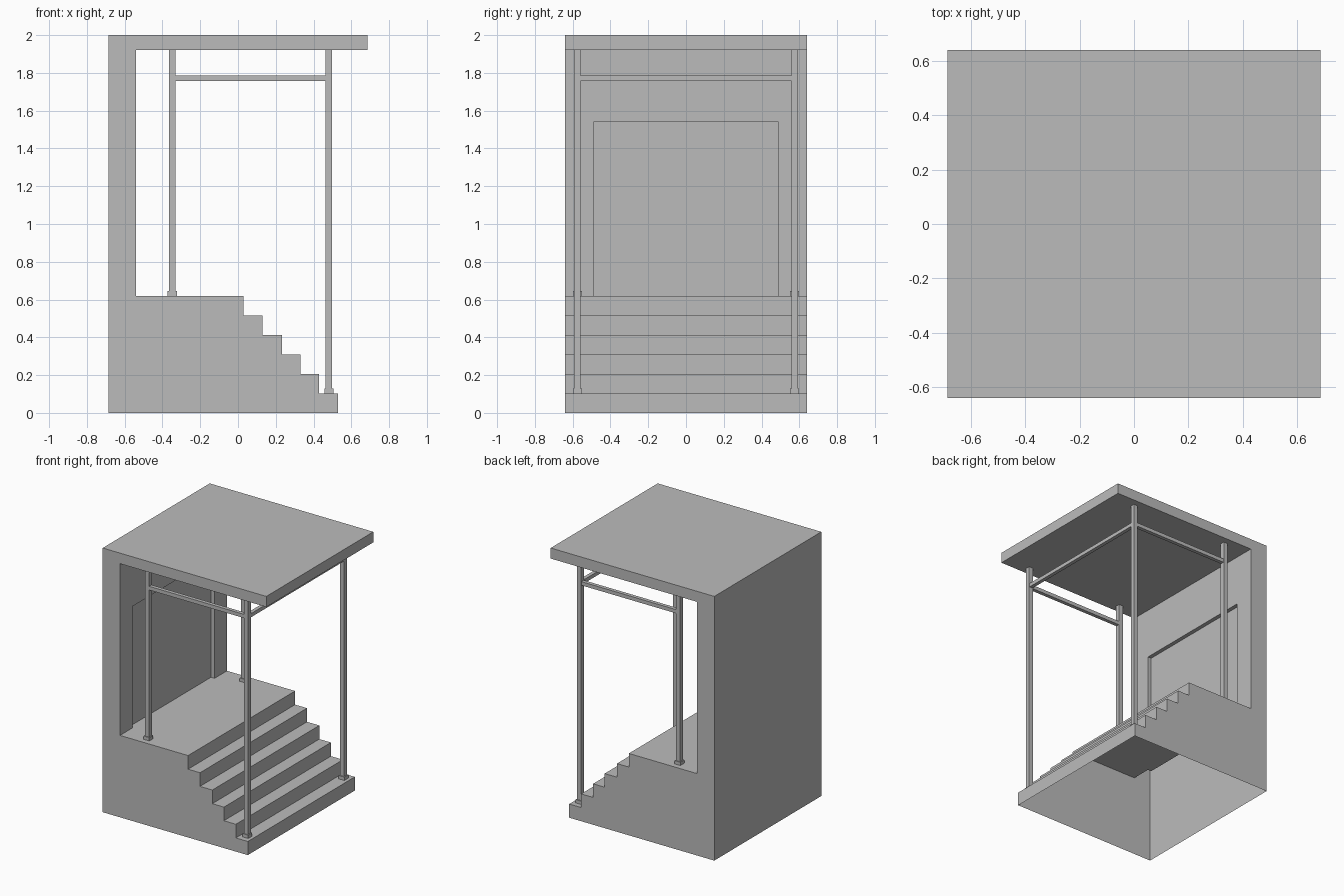
import bpy, bmesh
from mathutils import Vector

cube = bpy.data.objects.get("Cube")
if cube:
    bpy.data.objects.remove(cube, do_unlink=True)

# Single plain colour
grey = bpy.data.materials.new("plain grey")
grey.use_nodes = True
COLOUR = (0.5, 0.5, 0.5, 1)
grey.diffuse_color = COLOUR
grey.node_tree.nodes["Principled BSDF"].inputs["Base Color"].default_value = COLOUR

BACK, WALL, DECK, TOP = -0.685, -0.54, 0.62, 2.0
HALF_DEPTH, CEILING = 0.64, 1.92


def add_object(name, bm):
    mesh = bpy.data.meshes.new(name)
    bm.to_mesh(mesh)
    bm.free()
    mesh.materials.append(grey)
    obj = bpy.data.objects.new(name, mesh)
    bpy.context.collection.objects.link(obj)
    return obj


def box(name, low, high):
    low, high = Vector(low), Vector(high)
    bm = bmesh.new()
    bmesh.ops.create_cube(bm, size=1)
    for v in bm.verts:
        v.co = (low + high) / 2 + v.co * (high - low)
    return add_object(name, bm)


# Porch shell: stairs, deck, back wall and roof as one profile, open underneath
profile = [(BACK, 0)]
risers = [0.53, 0.43, 0.33, 0.233, 0.13, 0.03]
for i, x in enumerate(risers):
    profile += [(x, DECK * i / len(risers)), (x, DECK * (i + 1) / len(risers))]
profile += [(WALL, DECK), (WALL, CEILING), (-BACK, CEILING), (-BACK, TOP), (BACK, TOP)]

bm = bmesh.new()
near, far = [[bm.verts.new((x, y, z)) for x, z in profile] for y in (-HALF_DEPTH, HALF_DEPTH)]
bm.faces.new(near)
bm.faces.new(far[::-1])
for i in range(1, len(profile)):
    j = (i + 1) % len(profile)
    bm.faces.new((near[j], near[i], far[i], far[j]))
bm.normal_update()


def wall_faces():
    return [f for f in bm.faces if all(abs(v.co.x - WALL) < 1e-4 for v in f.verts)]


# Recessed doorway in the wall
DOOR_HALF, DOOR_TOP = 0.49, 1.54
for point, normal in (((0, -DOOR_HALF, 0), (0, 1, 0)), ((0, DOOR_HALF, 0), (0, 1, 0)),
                      ((0, 0, DOOR_TOP), (0, 0, 1))):
    faces = wall_faces()
    geom = faces + list({e for f in faces for e in f.edges}) + list({v for f in faces for v in f.verts})
    bmesh.ops.bisect_plane(bm, geom=geom, plane_co=point, plane_no=normal)
door = min(wall_faces(), key=lambda f: abs(f.calc_center_median().y) + f.calc_center_median().z)
result = bmesh.ops.extrude_face_region(bm, geom=[door])
bmesh.ops.translate(bm, vec=(-0.03, 0, 0),
                    verts=[g for g in result["geom"] if isinstance(g, bmesh.types.BMVert)])
if door.is_valid:
    bmesh.ops.delete(bm, geom=[door], context="FACES_ONLY")
add_object("porch_shell", bm)

# Posts with base plates
POST_Y, R, FOOT = 0.575, 0.017, 0.024
POSTS = {"inner": (-0.348, DECK), "outer": (0.481, DECK / len(risers))}
for side, y in (("right", -POST_Y), ("left", POST_Y)):
    for place, (x, z) in POSTS.items():
        box(f"{place}_post_{side}", (x - R, y - R, z), (x + R, y + R, CEILING))
        box(f"{place}_post_base_{side}", (x - FOOT, y - FOOT, z), (x + FOOT, y + FOOT, z + 0.025))
    # Side rail between the two posts
    box(f"side_rail_{side}", (POSTS["inner"][0] + R, y - 0.014, 1.757),
        (POSTS["outer"][0] - R, y + 0.014, 1.785))

# Rail across the outer posts
x = POSTS["outer"][0]
box("front_rail", (x - 0.014, R - POST_Y, 1.757), (x + 0.014, POST_Y - R, 1.785))
